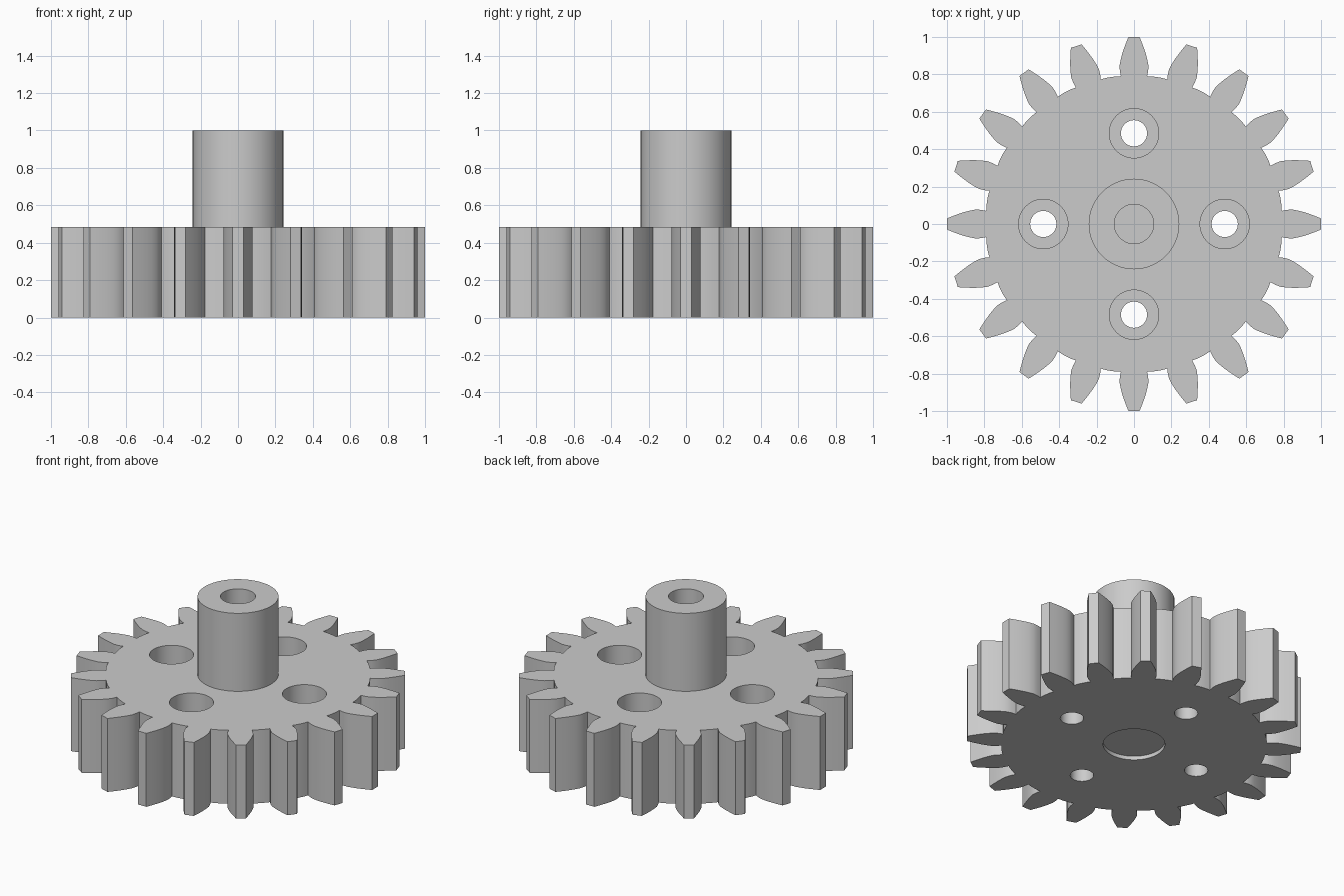
import bpy
import bmesh
from math import sin, cos, pi, radians

cube = bpy.data.objects.get("Cube")
if cube:
    bpy.data.objects.remove(cube)

TEETH = 20
ROOT = 0.795
THICK = 0.485

grey = bpy.data.materials.new("light grey")
grey.use_nodes = True
grey.diffuse_color = (0.6, 0.6, 0.6, 1)
grey.node_tree.nodes["Principled BSDF"].inputs["Base Color"].default_value = (0.6, 0.6, 0.6, 1)


def finish(name, bm):
    bmesh.ops.recalc_face_normals(bm, faces=bm.faces)
    mesh = bpy.data.meshes.new(name)
    bm.to_mesh(mesh)
    bm.free()
    mesh.materials.append(grey)
    obj = bpy.data.objects.new(name, mesh)
    bpy.context.collection.objects.link(obj)
    return obj


def lathe(name, profile, x=0, y=0):
    """Spin a radius/height profile, starting and ending on the axis."""
    bm = bmesh.new()
    verts = [bm.verts.new((r, 0, z)) for r, z in profile]
    edges = [bm.edges.new(pair) for pair in zip(verts, verts[1:])]
    bmesh.ops.spin(bm, geom=verts + edges, cent=(0, 0, 0), axis=(0, 0, 1),
                   angle=2 * pi, steps=64, use_duplicate=False)
    bmesh.ops.remove_doubles(bm, verts=bm.verts, dist=0.0001)
    bmesh.ops.translate(bm, verts=bm.verts, vec=(x, y, 0))
    return finish(name, bm)


def smooth(obj):
    bpy.ops.object.select_all(action='DESELECT')
    obj.select_set(True)
    bpy.context.view_layer.objects.active = obj
    bpy.ops.object.shade_smooth_by_angle(angle=radians(25))


# Toothed outline: bulging flanks, flat tips, arcs along the root
flank = [(0.79, 0.070), (0.82, 0.076), (0.85, 0.077), (0.88, 0.071),
         (0.91, 0.063), (0.94, 0.053), (0.97, 0.042), (1.0, 0.030)]
tooth = [(r, -w) for r, w in flank] + [(r, w) for r, w in reversed(flank)]
pitch = 2 * pi / TEETH
bm = bmesh.new()
outline = []
for i in range(TEETH):
    a = i * pitch
    for r, w in tooth:
        outline.append(bm.verts.new((r * cos(a) - w * sin(a),
                                     r * sin(a) + w * cos(a), 0)))
    for t in (0.4, 0.5, 0.6):
        outline.append(bm.verts.new((ROOT * cos(a + t * pitch),
                                     ROOT * sin(a + t * pitch), 0)))
base = bm.faces.new(outline)
top = bmesh.ops.extrude_face_region(bm, geom=[base])["geom"]
bmesh.ops.translate(bm, vec=(0, 0, THICK),
                    verts=[v for v in top if isinstance(v, bmesh.types.BMVert)])
gear = finish("gear_wheel", bm)

# Cutters: four counterbored screw holes and a shallow recess underneath
cutters = []
for i in range(4):
    a = i * pi / 2
    cutters.append(lathe("screw_hole_cutter",
                         [(0, -0.1), (0.07, -0.1), (0.07, 0.24), (0.132, 0.24),
                          (0.132, 0.6), (0, 0.6)],
                         0.485 * cos(a), 0.485 * sin(a)))
cutters.append(lathe("recess_cutter", [(0, -0.1), (0.185, -0.1), (0.185, 0.025), (0, 0.025)]))

bpy.context.view_layer.objects.active = gear
for cutter in cutters:
    cutter.hide_render = True
    mod = gear.modifiers.new("cut", 'BOOLEAN')
    mod.operation = 'DIFFERENCE'
    mod.solver = 'EXACT'
    mod.object = cutter
    bpy.ops.object.modifier_apply(modifier=mod.name)
    bpy.data.objects.remove(cutter)
smooth(gear)

# Hub with a blind bore
hub = lathe("hub", [(0, 0.5), (0.105, 0.5), (0.105, 1), (0.242, 1),
                    (0.242, THICK - 0.01), (0, THICK - 0.01)])
smooth(hub)
